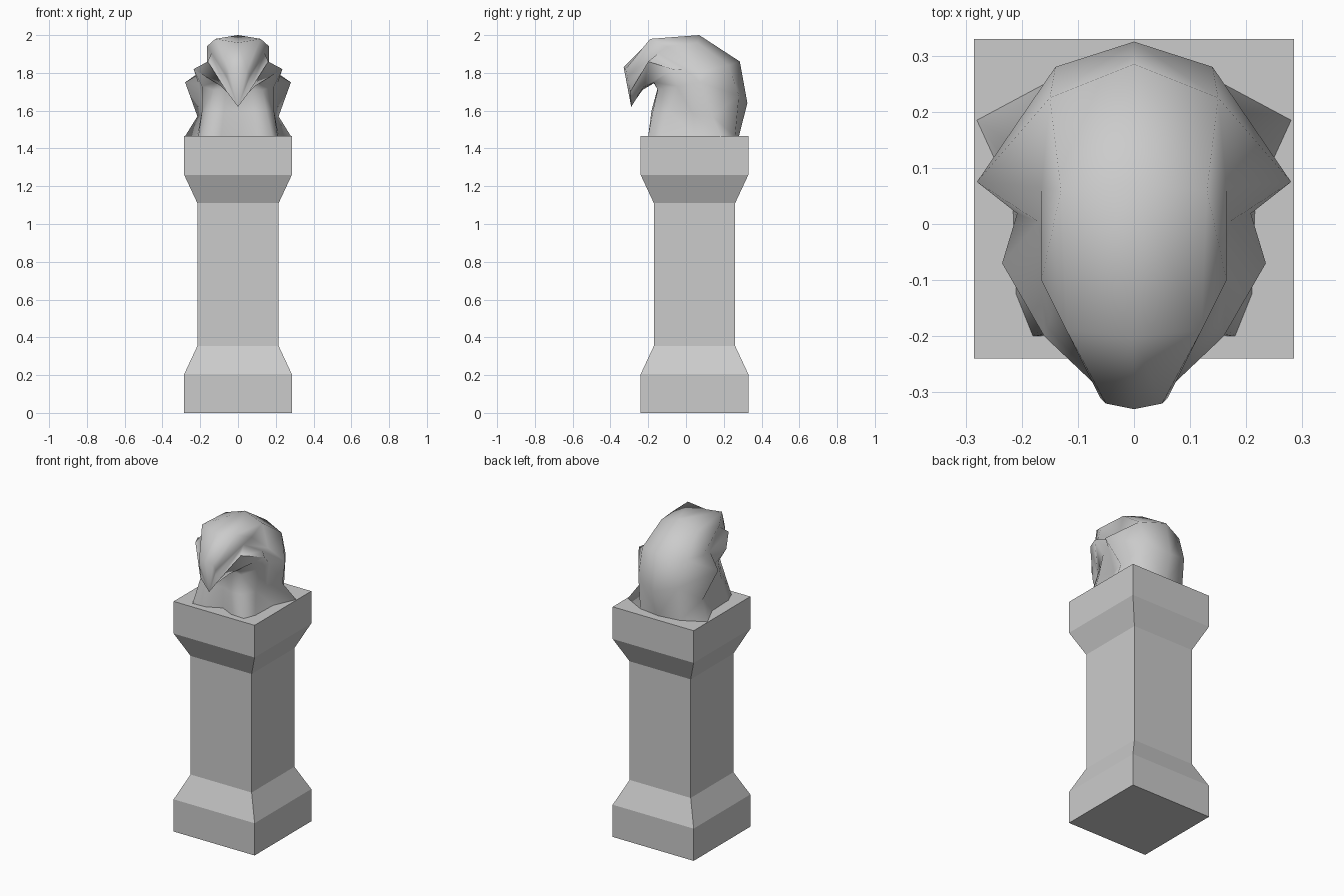
import bpy
import bmesh
import math

cube = bpy.data.objects.get("Cube")
if cube:
    bpy.data.objects.remove(cube, do_unlink=True)

# One stone colour for everything
stone = bpy.data.materials.new("grey_stone")
stone.use_nodes = True
colour = (0.6, 0.6, 0.6, 1.0)
stone.diffuse_color = colour
stone.node_tree.nodes["Principled BSDF"].inputs["Base Color"].default_value = colour


def finish(name, bm):
    """Turn a bmesh into a named stone object with outward normals."""
    bmesh.ops.recalc_face_normals(bm, faces=bm.faces)
    mesh = bpy.data.meshes.new(name)
    bm.to_mesh(mesh)
    bm.free()
    mesh.materials.append(stone)
    obj = bpy.data.objects.new(name, mesh)
    bpy.context.scene.collection.objects.link(obj)
    return obj


def square_column(name, profile, centre_y):
    """Stack square sections given as (half width, height)."""
    bm = bmesh.new()
    rings = []
    for half, z in profile:
        corners = [(-half, -half), (half, -half), (half, half), (-half, half)]
        rings.append([bm.verts.new((x, y + centre_y, z)) for x, y in corners])
    for low, high in zip(rings, rings[1:]):
        for i in range(4):
            j = (i + 1) % 4
            bm.faces.new((low[i], low[j], high[j], high[i]))
    bm.faces.new(rings[0])
    bm.faces.new(rings[-1])
    return finish(name, bm)


def skin_profiles(name, profiles, tip):
    """Skin neighbouring profile lines, close them at the tip and mirror."""
    bm = bmesh.new()
    columns = [[bm.verts.new(p) for p in line] for line in profiles]
    end = bm.verts.new(tip)
    for a, b in zip(columns, columns[1:]):
        for i in range(len(a) - 1):
            bm.faces.new((a[i], a[i + 1], b[i + 1], b[i]))
        bm.faces.new((a[-1], end, b[-1]))
    half = bm.verts[:] + bm.edges[:] + bm.faces[:]
    bmesh.ops.mirror(bm, geom=half, axis='X', merge_dist=0.001)
    return finish(name, bm)


# Pedestal: plinth, flare, shaft, flare, cap
WIDE, SLIM, CAP = 0.285, 0.215, 1.465
square_column("pedestal", [(WIDE, 0), (WIDE, 0.205), (SLIM, 0.355),
                           (SLIM, 1.11), (WIDE, 1.26), (WIDE, CAP)], 0.045)

# Hunched beaked figure: profile lines rise from the cap, over the back, to the beak
spine = [(0, 0.28, CAP), (0, 0.325, 1.64), (0, 0.285, 1.86),
         (0, 0.07, 2.0), (0, -0.2, 1.96), (0, -0.33, 1.83)]
back_side = [(0.14, 0.26, CAP), (0.14, 0.28, 1.68), (0.15, 0.225, 1.84),
             (0.13, 0.06, 1.96), (0.12, -0.19, 1.98), (0.05, -0.32, 1.82)]
wing = [(0.28, 0.185, CAP), (0.215, 0.14, 1.57), (0.28, 0.075, 1.75),
        (0.165, 0.065, 1.81), (0.165, -0.1, 1.94), (0.06, -0.31, 1.78)]
leg_outer = [(0.21, -0.125, CAP), (0.19, -0.09, 1.6), (0.19, -0.05, 1.73),
             (0.235, -0.07, 1.82), (0.16, -0.2, 1.86), (0.06, -0.295, 1.70)]
leg_inner = [(0.18, -0.2, CAP), (0.15, -0.175, 1.6), (0.13, -0.15, 1.71),
             (0.12, -0.17, 1.75), (0.09, -0.22, 1.73), (0.03, -0.27, 1.67)]
chest = [(0, -0.15, CAP), (0, -0.15, 1.6), (0, -0.15, 1.72),
         (0, -0.17, 1.745), (0, -0.23, 1.71), (0, -0.265, 1.66)]


def between(a, b, t):
    """Blend two profile lines into one that runs between them."""
    return [tuple(p + (q - p) * t for p, q in zip(u, v)) for u, v in zip(a, b)]


# Flank tucked in behind the wing, and the inside face of each front leg
flank = [(x * 0.87, y, z) for x, y, z in between(wing, leg_outer, 0.45)]
leg_gap = [(x, y - 0.02 if i < 2 else y, z)
           for i, (x, y, z) in enumerate(between(chest, leg_inner, 0.5))]

figure = skin_profiles("beaked_figure",
                       [spine, back_side, wing, flank, leg_outer,
                        leg_inner, leg_gap, chest], (0, -0.29, 1.62))

# Soft shading on the figure, with only the hard creases kept
bpy.ops.object.select_all(action='DESELECT')
figure.select_set(True)
bpy.context.view_layer.objects.active = figure
bpy.ops.object.shade_smooth_by_angle(angle=math.radians(75))
